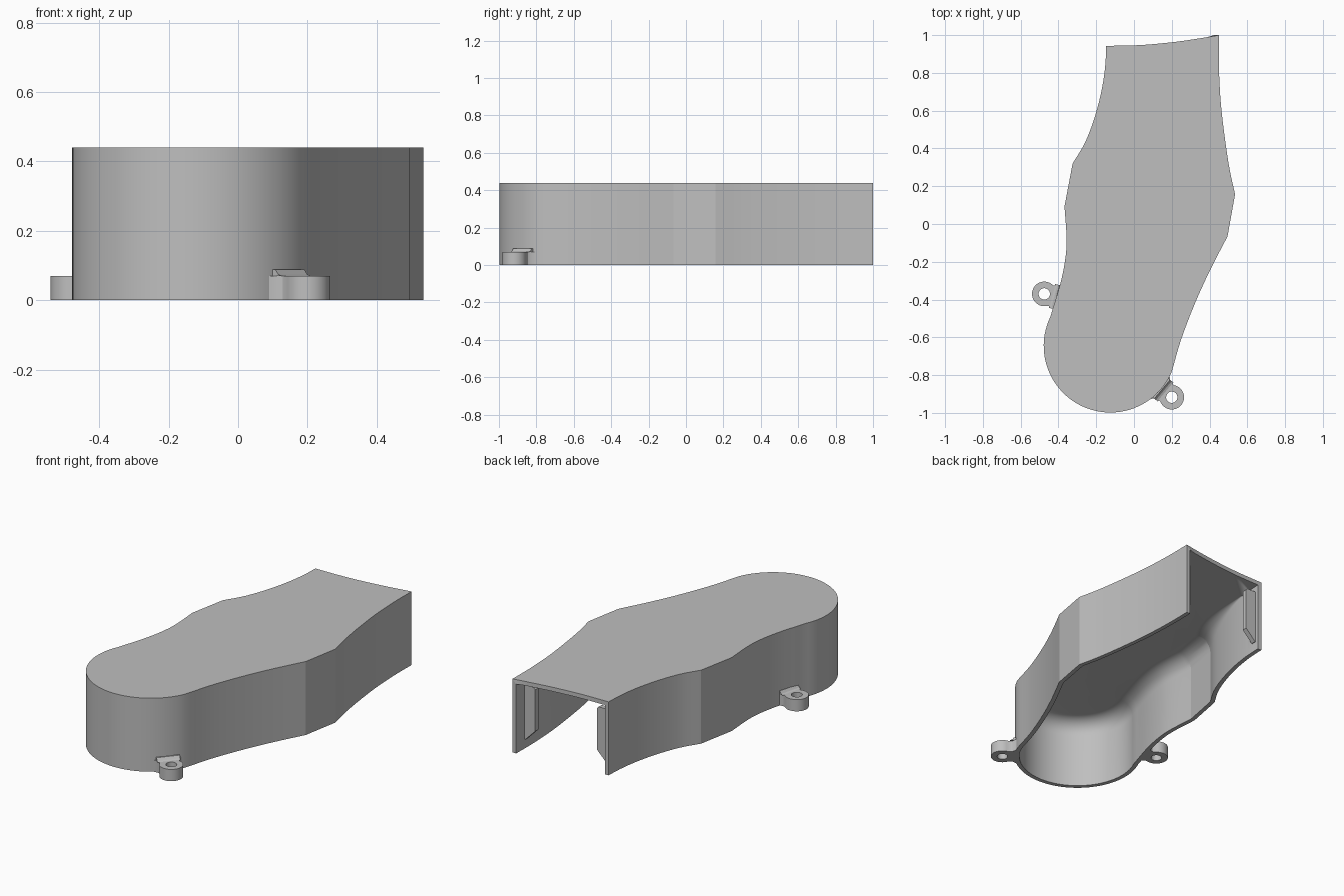
import bpy, bmesh, math
from mathutils import Vector

if "Cube" in bpy.data.objects:
    bpy.data.objects.remove(bpy.data.objects["Cube"])

H, WALL, ROOF = 0.44, 0.025, 0.025

grey = bpy.data.materials.new("plain_grey")
grey.diffuse_color = (0.52, 0.52, 0.52, 1)
grey.use_nodes = True
grey.node_tree.nodes["Principled BSDF"].inputs["Base Color"].default_value = grey.diffuse_color


def finish(name, bm, angle=14):
    bmesh.ops.remove_doubles(bm, verts=bm.verts, dist=1e-5)
    bmesh.ops.recalc_face_normals(bm, faces=bm.faces)
    me = bpy.data.meshes.new(name)
    bm.to_mesh(me)
    bm.free()
    me.materials.append(grey)
    ob = bpy.data.objects.new(name, me)
    bpy.context.collection.objects.link(ob)
    bpy.ops.object.select_all(action='DESELECT')
    ob.select_set(True)
    bpy.context.view_layer.objects.active = ob
    bpy.ops.object.shade_smooth_by_angle(angle=math.radians(angle))
    return ob


def spline(pts, steps=5):
    """Smooth curve through the points, without the last point."""
    p = [Vector(q) for q in pts]
    p = [2 * p[0] - p[1]] + p + [2 * p[-1] - p[-2]]
    out = []
    for a, b, c, d in zip(p, p[1:], p[2:], p[3:]):
        for k in range(steps):
            t = k / steps
            out.append(0.5 * (2 * b + (c - a) * t + (2 * a - 5 * b + 4 * c - d) * t * t
                              + (3 * b - a - 3 * c + d) * t ** 3))
    return out


# Side outline, from the back left corner round the front to the back right
path = spline([(-.147, .943), (-.153, .83), (-.173, .70), (-.21, .56), (-.26, .43), (-.325, .32)])
path += [Vector((-.325, .32))]
path += spline([(-.368, .093), (-.357, -.07), (-.363, -.18), (-.39, -.315), (-.443, -.49)])
C, R = Vector((-.125, -.645)), .353
for k in range(45):
    a = math.radians(154 + (336 - 154) * k / 44)
    path.append(C + R * Vector((math.cos(a), math.sin(a))))
path += spline([(.198, -.79), (.25, -.61), (.325, -.415), (.405, -.24), (.495, -.066)])[1:]
path += [Vector((.495, -.066))]
path += spline([(.535, .157), (.5, .325), (.463, .605), (.45, .82), (.45, 1.0)])
path += [Vector((.45, 1.0))]
n = len(path)


def inward(i):
    """Offset direction at a path point, mitred at corners."""
    a = (path[i] - path[max(i - 1, 0)])
    b = (path[min(i + 1, n - 1)] - path[i])
    a = (a if a.length else b).normalized()
    b = (b if b.length else a).normalized()
    t = (a + b).normalized()
    return Vector((-t.y, t.x)) / max(t.dot(a), .5)


# Hollow shell: each path point carries one wall section, with an inner fillet
# that fades out towards the open back
STEPS = 8
bm = bmesh.new()
cols = []
for i, p in enumerate(path):
    nrm = inward(i)
    fade = min(1, max(0, (.85 - p.y) / .5))
    r = .09 * fade * fade * (3 - 2 * fade)
    sec = [(0, H), (0, 0), (WALL, 0)]
    for k in range(STEPS + 1):
        a = math.pi / 2 * k / STEPS
        sec.append((WALL + r * (1 - math.cos(a)), H - ROOF - r * (1 - math.sin(a))))
    cols.append([bm.verts.new((*(p + nrm * d), z)) for d, z in sec])
for a, b in zip(cols, cols[1:]):
    for k in range(len(a) - 1):
        bm.faces.new((a[k], a[k + 1], b[k + 1], b[k]))

# Curved back edge of the roof, and the wall ends
arc = [q for q in spline([(.45, 1.0), (.33, .98), (.2, .962), (.03, .947), (-.147, .943)], 4)
       if -.11 < q.x < .41]
hi = [bm.verts.new((*q, H)) for q in arc]
lo = [bm.verts.new((*q, H - ROOF)) for q in arc]
bm.faces.new([c[0] for c in cols] + hi)
bm.faces.new([c[-1] for c in cols] + lo)
for a, b, c, d in zip(hi, hi[1:], lo[1:], lo):
    bm.faces.new((a, b, c, d))
for c, h, l in ((cols[0], hi[-1], lo[-1]), (cols[-1], hi[0], lo[0])):
    bm.faces.new((c[0], c[1], c[2], c[3]))
    bm.faces.new((c[0], c[3], l, h))
finish("cover_shell", bm)


def prism(name, poly, to_world, w0, w1):
    """Extrude a 2D profile between two depths."""
    bm = bmesh.new()
    a = [bm.verts.new(to_world(u, v, w0)) for u, v in poly]
    b = [bm.verts.new(to_world(u, v, w1)) for u, v in poly]
    bm.faces.new(a)
    bm.faces.new(b)
    for k in range(len(poly)):
        j = (k + 1) % len(poly)
        bm.faces.new((a[k], a[j], b[j], b[k]))
    return finish(name, bm)


# Upright tabs inside the open end, with sloping lower ends
for name, x, s in (("left_tab", -.135, 1), ("right_tab", .435, -1)):
    poly = [(0, .055), (.015, .055), (.08, .12), (.08, .37), (.07, .38), (0, .38)]
    prism(name, poly, lambda u, z, y, x=x, s=s: (x + s * u, y, z), .89, .92)


# Screw lugs: round eye, flared neck and a small sloping fillet on the wall
def lug(name, centre, direction):
    c, d = Vector(centre), Vector(direction).normalized()
    e = Vector((-d.y, d.x))

    def world(u, v, z):
        return (*(c + d * u + e * v), z)

    outer = [(.065 * math.cos(math.radians(a)), .065 * math.sin(math.radians(a)))
             for a in range(60, 301, 10)]
    outer += [(.048, -.054), (.062, -.06), (.08, -.078), (.08, -.035), (.08, 0),
              (.08, .035), (.08, .078), (.062, .06), (.048, .054)]
    bm = bmesh.new()
    rings = []
    for z in (0, .07):
        inner = [(.03 * u / math.hypot(u, v), .03 * v / math.hypot(u, v)) for u, v in outer]
        rings.append([[bm.verts.new(world(u, v, z)) for u, v in ring] for ring in (outer, inner)])
    (ob, ib), (ot, it) = rings
    for a, b in ((ob, ib), (ib, it), (it, ot), (ot, ob)):
        for k in range(len(outer)):
            j = (k + 1) % len(outer)
            bm.faces.new((a[k], a[j], b[j], b[k]))
    finish(name, bm, 25)
    prism(name + "_fillet", [(.042, .069), (.055, .074), (.066, .088), (.08, .088), (.08, .069)],
          lambda u, z, v: world(u, v, z), -.065, .065)


lug("left_lug", (-.475, -.37), (.95, -.25))
lug("front_lug", (.2, -.917), (-.325, .272))
